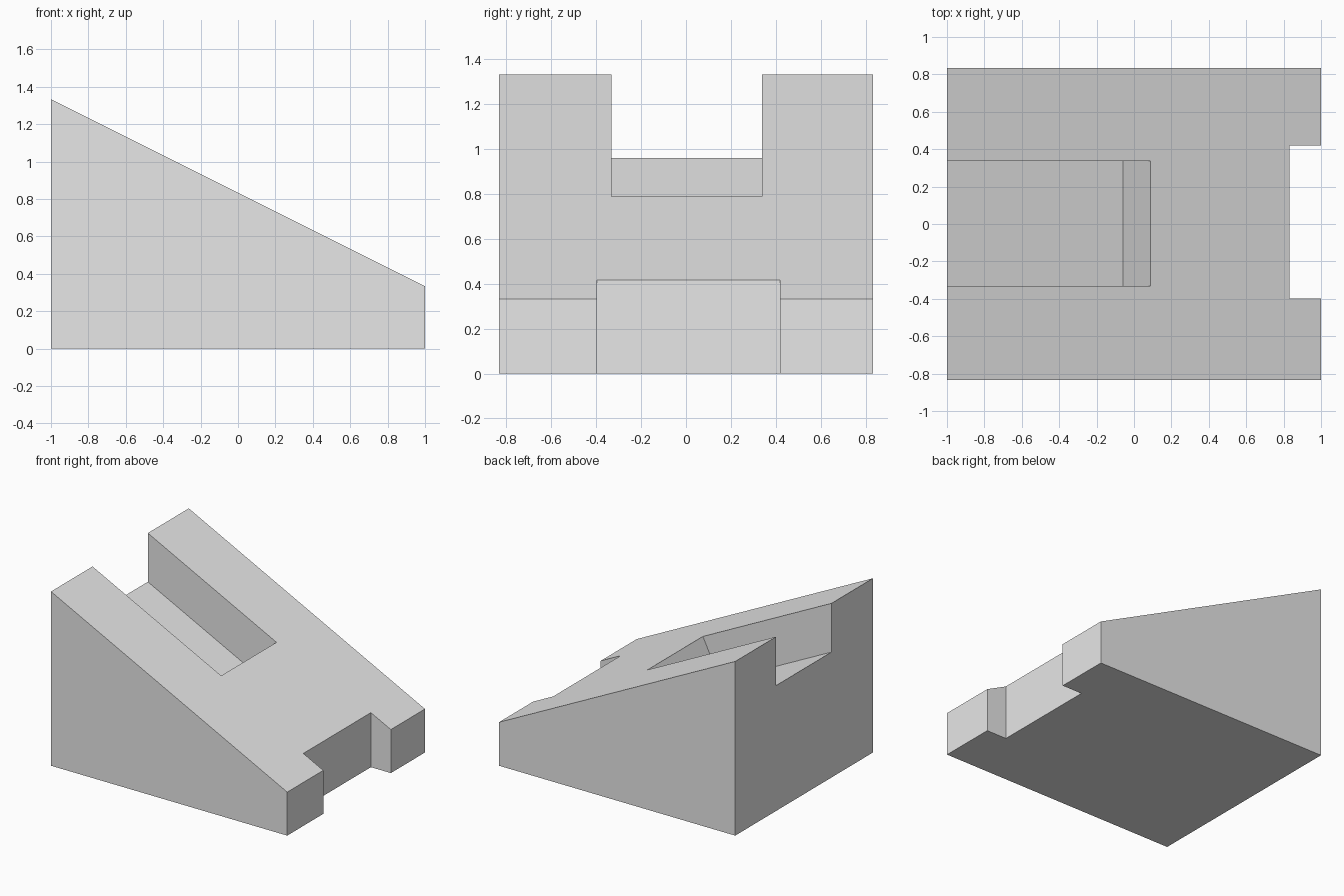
import bpy
import bmesh

cube = bpy.data.objects.get("Cube")
if cube:
    bpy.data.objects.remove(cube, do_unlink=True)

grey = bpy.data.materials.new("light grey")
grey.use_nodes = True
colour = (0.8, 0.8, 0.8, 1)
grey.diffuse_color = colour
grey.node_tree.nodes["Principled BSDF"].inputs["Base Color"].default_value = colour


def prism(name, profile, y0, y1):
    """Extrude an x-z profile from y0 to y1."""
    bm = bmesh.new()
    face = bm.faces.new([bm.verts.new((x, y0, z)) for x, z in profile])
    new = bmesh.ops.extrude_face_region(bm, geom=[face])["geom"]
    verts = [v for v in new if isinstance(v, bmesh.types.BMVert)]
    bmesh.ops.translate(bm, verts=verts, vec=(0, y1 - y0, 0))
    bmesh.ops.recalc_face_normals(bm, faces=bm.faces)
    mesh = bpy.data.meshes.new(name)
    bm.to_mesh(mesh)
    bm.free()
    mesh.materials.append(grey)
    obj = bpy.data.objects.new(name, mesh)
    bpy.context.collection.objects.link(obj)
    return obj


# Sloping solid body
body = prism("wedge_body", [(-1, 0), (1, 0), (1, 0.333), (-1, 1.333)], -0.833, 0.833)

# Slot sunk square to the slope, open at the tall end
slot = prism("slot_cutter",
             [(0.19, 0.99), (-0.06, 0.49), (-1.2, 1.06), (-1.2, 1.7)], -0.331, 0.338)

# Upright notch through the low end
notch = prism("notch_cutter",
              [(0.831, -0.2), (1.2, -0.2), (1.2, 1), (0.831, 1)], -0.397, 0.42)

for cutter in (slot, notch):
    cutter.hide_render = True
    mod = body.modifiers.new(cutter.name, "BOOLEAN")
    mod.operation = "DIFFERENCE"
    mod.solver = "EXACT"
    mod.object = cutter

# Bake the cuts into the body and discard the cutters
bpy.context.view_layer.update()
depsgraph = bpy.context.evaluated_depsgraph_get()
cut_mesh = bpy.data.meshes.new_from_object(body.evaluated_get(depsgraph))
body.modifiers.clear()
body.data = cut_mesh
for cutter in (slot, notch):
    bpy.data.objects.remove(cutter, do_unlink=True)
